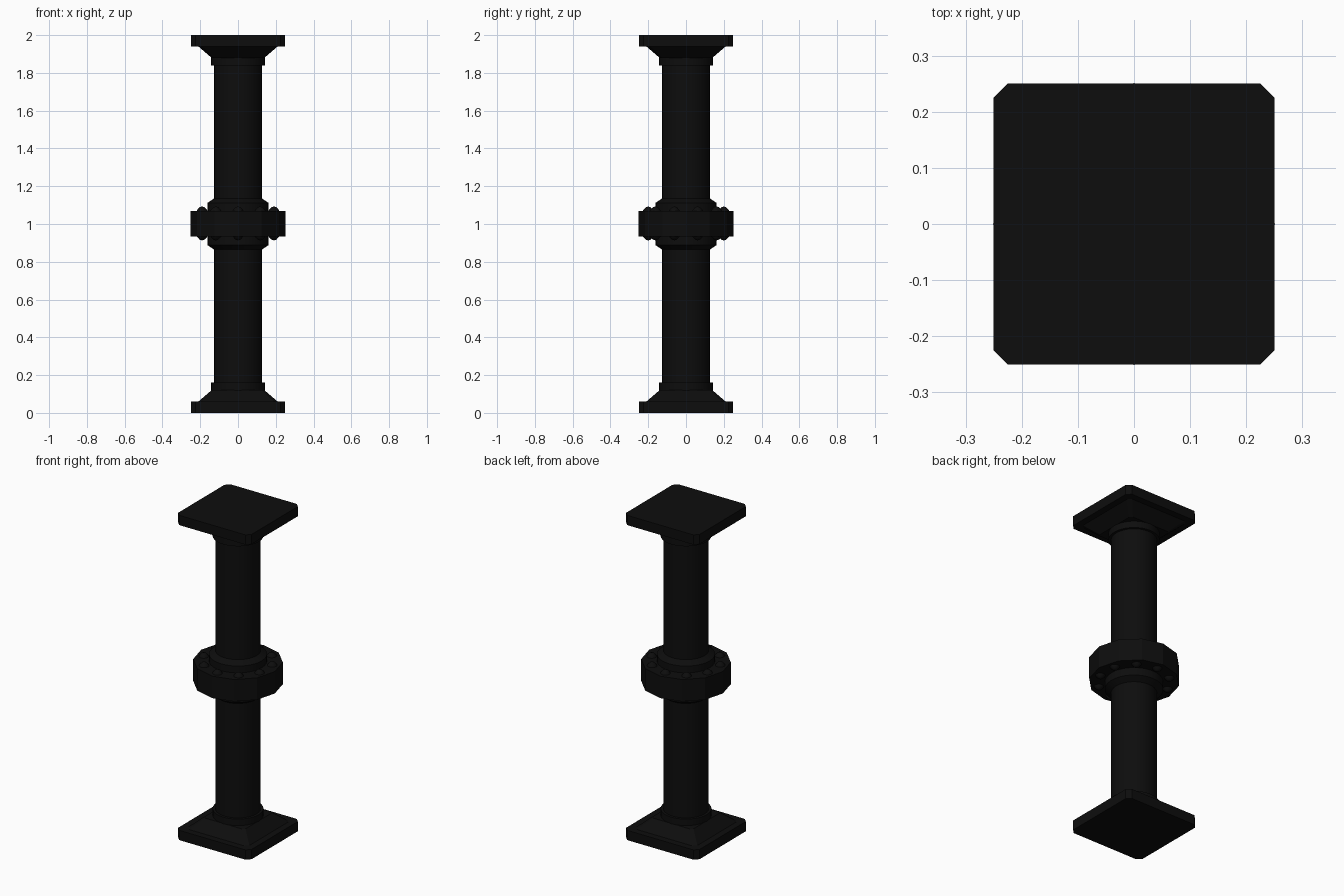
import bpy
import bmesh
from math import cos, sin, pi

cube = bpy.data.objects.get("Cube")
if cube:
    bpy.data.objects.remove(cube, do_unlink=True)

black = bpy.data.materials.new("matte_black")
black.use_nodes = True
colour = (0.004, 0.004, 0.004, 1)
black.diffuse_color = colour
black.node_tree.nodes["Principled BSDF"].inputs["Base Color"].default_value = colour


def loft(name, rings, smooth=False):
    """Skin a stack of equal-length point rings and cap both ends."""
    bm = bmesh.new()
    rows = [[bm.verts.new(p) for p in ring] for ring in rings]
    n = len(rows[0])
    for a, b in zip(rows, rows[1:]):
        for i in range(n):
            j = (i + 1) % n
            bm.faces.new((a[i], a[j], b[j], b[i]))
    bm.faces.new(rows[0][::-1])
    bm.faces.new(rows[-1])
    bmesh.ops.recalc_face_normals(bm, faces=bm.faces)
    mesh = bpy.data.meshes.new(name)
    bm.to_mesh(mesh)
    bm.free()
    mesh.materials.append(black)
    ob = bpy.data.objects.new(name, mesh)
    bpy.context.collection.objects.link(ob)
    if smooth:
        finish(ob)
    return ob


def finish(ob):
    bpy.ops.object.select_all(action='DESELECT')
    ob.select_set(True)
    bpy.context.view_layer.objects.active = ob
    bpy.ops.object.shade_smooth_by_angle(angle=pi / 6)


def circle(r, z, n=32):
    return [(r * cos(2 * pi * i / n), r * sin(2 * pi * i / n), z) for i in range(n)]


def chamfered_square(h, z):
    """Square of half-width h with cut corners."""
    c = h * 0.9
    pts = [(h, -c), (h, c), (c, h), (-c, h), (-h, c), (-h, -c), (-c, -h), (c, -h)]
    return [(x, y, z) for x, y in pts]


# Round shaft
loft("shaft", [circle(0.127, 0.1), circle(0.127, 1.9)], True)

# Square plate, sloped plinth and round collar at each end
for end, flip in (("bottom", False), ("top", True)):
    def level(z):
        return 2 - z if flip else z
    loft(end + "_plate", [chamfered_square(0.25, level(0)), chamfered_square(0.25, level(0.06))])
    loft(end + "_plinth", [chamfered_square(0.212, level(0.058)), chamfered_square(0.14, level(0.12))])
    loft(end + "_collar", [circle(0.142, level(0.11)), circle(0.142, level(0.16))], True)

# Middle hub with tapered ends
hub = ((0.127, -0.135), (0.162, -0.112), (0.162, 0.112), (0.127, 0.135))
loft("hub", [circle(r, 1 + z) for r, z in hub], True)

# Twelve-sided band around the hub
loft("band", [circle(0.251, 0.935, 12), circle(0.251, 1.07, 12)])

# Ten oval studs rising through the band
for i in range(10):
    a = pi / 2 + 2 * pi * i / 10
    bpy.ops.mesh.primitive_uv_sphere_add(segments=16, ring_count=10, radius=1,
                                         location=(0.2 * cos(a), 0.2 * sin(a), 1.003))
    stud = bpy.context.object
    stud.name = f"stud_{i + 1}"
    stud.scale = (0.043, 0.043, 0.09)
    stud.data.materials.append(black)
    finish(stud)
